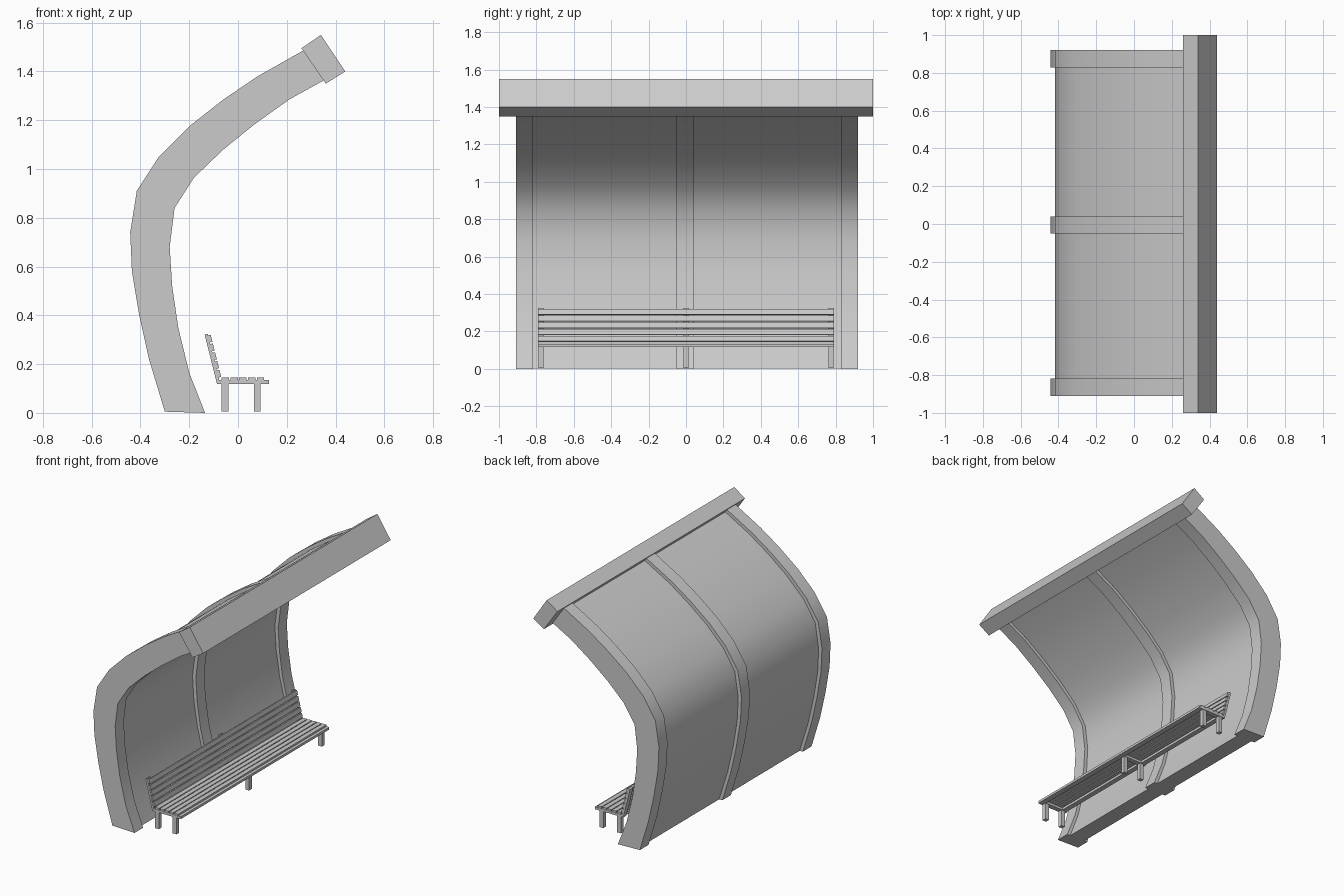
import bpy, bmesh, math
from mathutils import Vector

if "Cube" in bpy.data.objects:
    bpy.data.objects.remove(bpy.data.objects["Cube"])


def prism(name, profile, y0, y1, smooth=False):
    """Extrude an (x, z) outline along y."""
    bm = bmesh.new()
    a = [bm.verts.new((x, y0, z)) for x, z in profile]
    b = [bm.verts.new((x, y1, z)) for x, z in profile]
    n = len(profile)
    bm.faces.new(a)
    bm.faces.new(b[::-1])
    for i in range(n):
        j = (i + 1) % n
        bm.faces.new((a[i], b[i], b[j], a[j]))
    bmesh.ops.recalc_face_normals(bm, faces=bm.faces)
    me = bpy.data.meshes.new(name)
    bm.to_mesh(me)
    bm.free()
    ob = bpy.data.objects.new(name, me)
    bpy.context.collection.objects.link(ob)
    if smooth:
        bpy.ops.object.select_all(action='DESELECT')
        ob.select_set(True)
        bpy.context.view_layer.objects.active = ob
        bpy.ops.object.shade_smooth_by_angle(angle=math.radians(40))
    return ob


def bar(name, x0, x1, z0, z1, y0, y1):
    return prism(name, [(x0, z0), (x1, z0), (x1, z1), (x0, z1)], y0, y1)


# Curved rib outline: back edge and inner edge, matched point for point
outer = [(-.30, .005), (-.365, .22), (-.405, .40), (-.435, .58), (-.442, .74), (-.415, .91),
         (-.325, 1.05), (-.20, 1.175), (-.06, 1.285), (.08, 1.38), (.275, 1.49)]
inner = [(-.135, .0), (-.20, .165), (-.245, .35), (-.27, .52), (-.28, .68), (-.26, .84),
         (-.18, .965), (-.06, 1.08), (.07, 1.185), (.21, 1.285), (.355, 1.365)]


def band(inset):
    back = [tuple(Vector(o).lerp(Vector(i), inset)) for o, i in zip(outer, inner)]
    front = [tuple(Vector(i).lerp(Vector(o), inset)) for o, i in zip(outer, inner)]
    return back + front[::-1]


# Three ribs and the two shell panels between them
ribs = [(-.91, -.818), (-.05, .04), (.828, .92)]
for y0, y1 in ribs:
    prism("rib", band(0), y0, y1, True)
for r, s in zip(ribs, ribs[1:]):
    prism("shell_panel", band(.15), r[1] - .005, s[0] + .005, True)

# Tilted beam along the roof edge
prism("roof_edge_beam", [(.26, 1.495), (.34, 1.55), (.44, 1.40), (.36, 1.35)], -1, 1)

# Bench seat: long rails and slats
L = .79
for x0, x1 in [(-.08, -.045), (.09, .127)]:
    bar("seat_rail", x0, x1, .118, .134, -L, L)
for i in range(5):
    x = -.067 + i * .036
    bar("seat_slat", x, x + .03, .134, .146, -L, L)

# Bench back: slats lie along a leaning line
base, top = Vector((-.068, .145)), Vector((-.113, .325))
up = (top - base).normalized()
back_dir = Vector((-up.y, up.x))
length = (top - base).length


def leaning(name, s0, s1, d0, d1, y0, y1):
    pts = [base + up * s + back_dir * d for s, d in ((s0, d0), (s1, d0), (s1, d1), (s0, d1))]
    return prism(name, [tuple(p) for p in pts], y0, y1)


for i in range(5):
    s = .003 + i * .037
    leaning("back_slat", s, s + .03, 0, .013, -L, L)

# Bench frames: cross members, back posts and legs
for y in (-.775, 0, .775):
    bar("seat_cross_member", -.08, .125, .118, .134, y - .017, y + .017)
    leaning("back_post", -.022, length + .002, .011, .024, y - .017, y + .017)
    for x in (-.067, .065):
        bar("bench_leg", x, x + .028, .005, .12, y - .014, y + .014)
